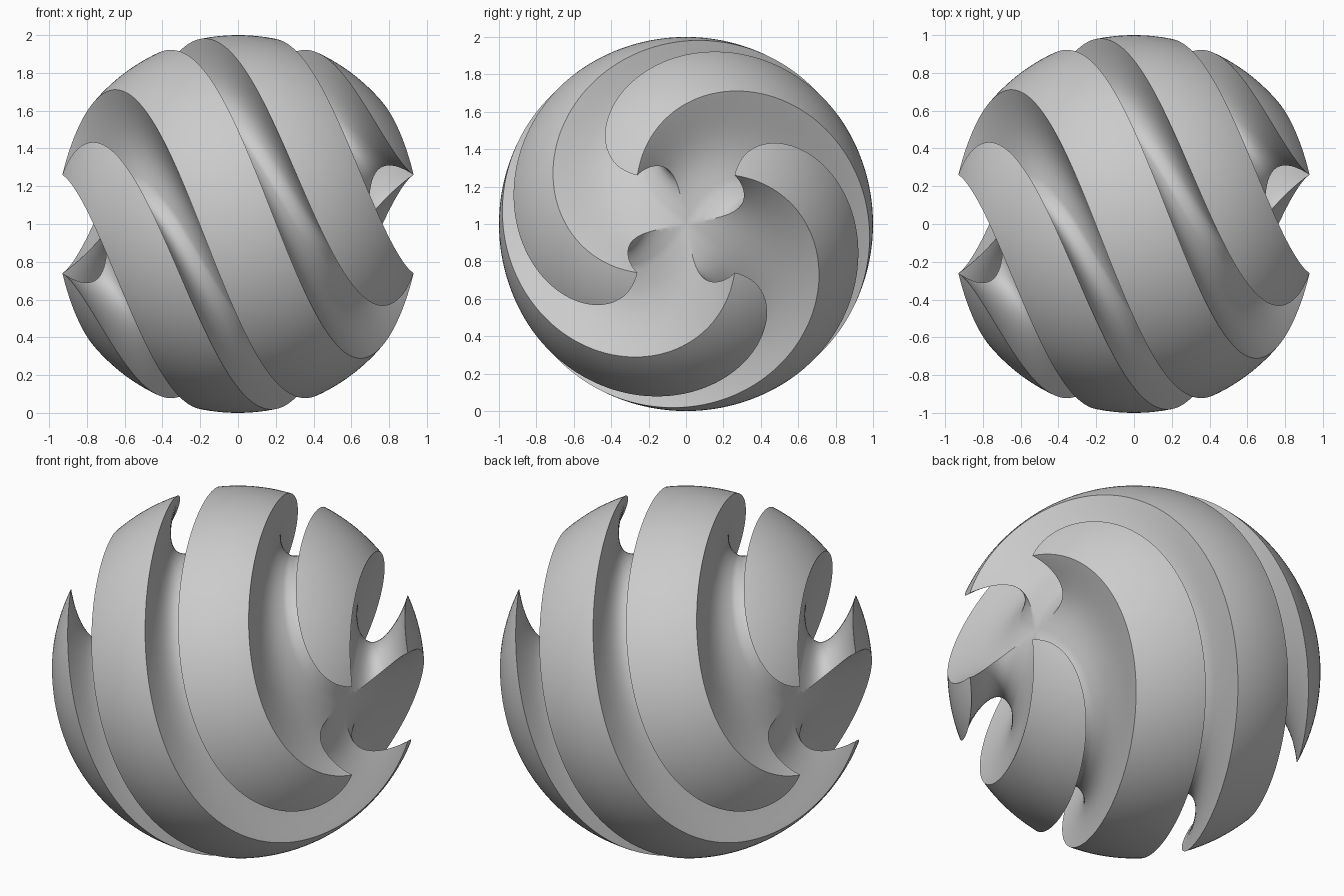
import bpy, bmesh, math

if "Cube" in bpy.data.objects:
    bpy.data.objects.remove(bpy.data.objects["Cube"])

TWIST = math.radians(145.2)   # groove rotation per unit along x
HALF = 0.26                   # half width of a groove in each x slice
CORE = 0.685                  # radius of the groove floor
BLEND = 0.31                  # reach of the rounding between floor and walls
OUTER = 1.1                   # outer radius of the cutters
AROUND, ACROSS, WALL = 180, 40, 3

grey = bpy.data.materials.new("plain grey")
grey.diffuse_color = (0.6, 0.6, 0.6, 1)
grey.use_nodes = True
grey.node_tree.nodes["Principled BSDF"].inputs["Base Color"].default_value = grey.diffuse_color


def floor_radius(t):
    """Distance of the groove floor from the ball's centre, at side offset t."""
    gap = max(0, HALF - abs(t))
    rise = max(0, math.sqrt(BLEND) - math.sqrt(gap)) ** 2
    return math.sqrt((CORE + rise) ** 2 - t * t)


def groove_profile():
    """Closed outline (radius, sideways) of a groove pair going round the ball."""
    ts = [-HALF * math.cos(math.pi * i / ACROSS) for i in range(ACROSS + 1)]
    pts = [(floor_radius(t), t) for t in ts]
    top = pts[-1][0]
    right = [(top + (OUTER - top) * i / WALL, HALF) for i in range(1, WALL + 1)]
    return pts + right + [(r, -t) for r, t in reversed(right)]


def groove_cutter(turn):
    """Ring-shaped slab cutting two opposite grooves, twisted about x."""
    bm = bmesh.new()
    rings = []
    for i in range(AROUND):
        th = 2 * math.pi * (i + 0.5) / AROUND
        ring = []
        for r, t in groove_profile():
            x, s = r * math.cos(th), r * math.sin(th)
            a = TWIST * x + turn
            ca, sa = math.cos(a), math.sin(a)
            ring.append(bm.verts.new((x, s * ca - t * sa, s * sa + t * ca + 1)))
        rings.append(ring)
    n = len(rings[0])
    for i, r0 in enumerate(rings):
        r1 = rings[(i + 1) % AROUND]
        for j in range(n):
            k = (j + 1) % n
            bm.faces.new((r0[j], r0[k], r1[k], r1[j]))
    bmesh.ops.triangulate(bm, faces=bm.faces[:])
    bmesh.ops.recalc_face_normals(bm, faces=bm.faces[:])
    if bm.calc_volume(signed=True) < 0:
        bmesh.ops.reverse_faces(bm, faces=bm.faces[:])
    mesh = bpy.data.meshes.new("groove_cutter")
    bm.to_mesh(mesh)
    bm.free()
    ob = bpy.data.objects.new("groove_cutter", mesh)
    bpy.context.collection.objects.link(ob)
    ob.hide_render = True
    return ob


# Ball
bpy.ops.mesh.primitive_ico_sphere_add(subdivisions=6, radius=1, location=(0, 0, 1))
ball = bpy.context.object
ball.name = "spiral_ribbed_ball"
ball.data.materials.append(grey)

# Two pairs of spiral grooves
cutters = [groove_cutter(math.pi / 4 + i * math.pi / 2) for i in range(2)]
for c in cutters:
    m = ball.modifiers.new("groove", 'BOOLEAN')
    m.operation = 'DIFFERENCE'
    m.solver = 'MANIFOLD'
    m.object = c
bpy.context.view_layer.objects.active = ball
for m in list(ball.modifiers):
    bpy.ops.object.modifier_apply(modifier=m.name)
for c in cutters:
    bpy.data.objects.remove(c)

# Smooth surfaces with crisp rib edges
bpy.ops.object.select_all(action='DESELECT')
ball.select_set(True)
bpy.ops.object.shade_smooth_by_angle(angle=math.radians(35))
